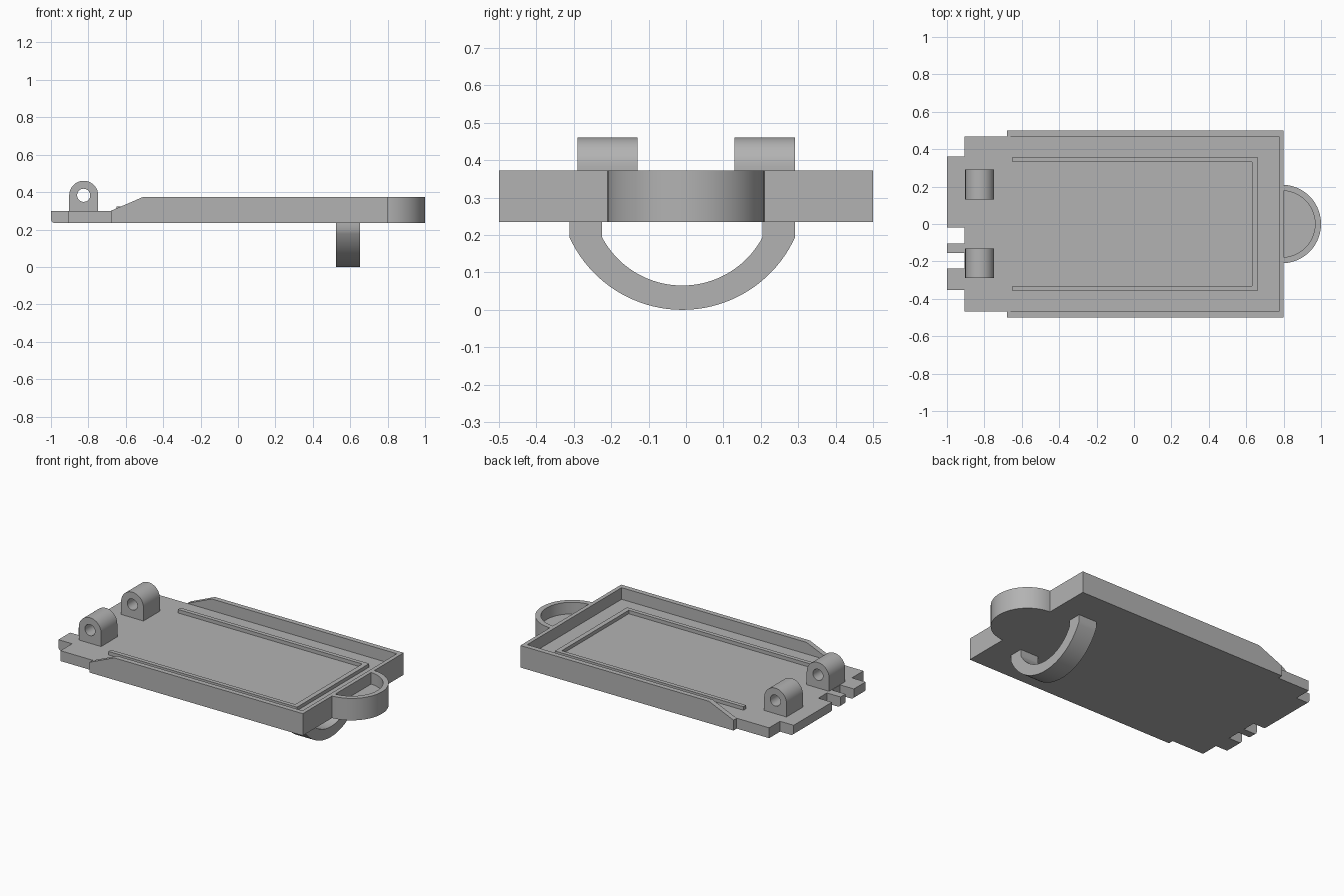
import bpy, bmesh, math

if "Cube" in bpy.data.objects:
    bpy.data.objects.remove(bpy.data.objects["Cube"])

grey = bpy.data.materials.new("plain grey")
grey.diffuse_color = (0.45, 0.45, 0.45, 1)
grey.use_nodes = True
grey.node_tree.nodes["Principled BSDF"].inputs["Base Color"].default_value = grey.diffuse_color

# Map a 2D profile point plus a depth along the chosen axis to 3D
PLACE = {
    "x": lambda u, v, d: (d, u, v),
    "y": lambda u, v, d: (u, d, v),
    "z": lambda u, v, d: (u, v, d),
}
Z0, FLOOR, TOP = 0.235, 0.30, 0.373


def finish(name, bm, smooth):
    bmesh.ops.recalc_face_normals(bm, faces=bm.faces)
    mesh = bpy.data.meshes.new(name)
    bm.to_mesh(mesh)
    bm.free()
    mesh.materials.append(grey)
    obj = bpy.data.objects.new(name, mesh)
    bpy.context.collection.objects.link(obj)
    if smooth:
        bpy.ops.object.select_all(action="DESELECT")
        obj.select_set(True)
        bpy.context.view_layer.objects.active = obj
        bpy.ops.object.shade_smooth_by_angle(angle=math.radians(30))
    return obj


def prism(name, pts, axis, a, b, smooth=False):
    """Extrude a closed profile from a to b."""
    bm = bmesh.new()
    lo, hi = ([bm.verts.new(PLACE[axis](u, v, d)) for u, v in pts] for d in (a, b))
    bm.faces.new(lo)
    bm.faces.new(hi)
    n = len(pts)
    for i in range(n):
        j = (i + 1) % n
        bm.faces.new((lo[i], lo[j], hi[j], hi[i]))
    return finish(name, bm, smooth)


def band(name, outer, inner, axis, a, b, closed=False, smooth=True):
    """Extrude the strip between two matching lines from a to b."""
    bm = bmesh.new()
    rows = [[bm.verts.new(PLACE[axis](u, v, d)) for u, v in line]
            for line, d in ((outer, a), (inner, a), (inner, b), (outer, b))]
    n = len(outer)
    for i in range(n if closed else n - 1):
        j = (i + 1) % n
        for k in range(4):
            r, s = rows[k], rows[(k + 1) % 4]
            bm.faces.new((r[i], r[j], s[j], s[i]))
    if not closed:
        for i in (0, n - 1):
            bm.faces.new([r[i] for r in rows])
    return finish(name, bm, smooth)


def arc(cx, cy, r, start, end, n=40):
    return [(cx + r * math.cos(start + (end - start) * i / n),
             cy + r * math.sin(start + (end - start) * i / n)) for i in range(n + 1)]


def rect(x0, x1, y0, y1):
    return [(x0, y0), (x1, y0), (x1, y1), (x0, y1)]


# Tray floor
prism("tray_floor", rect(-0.905, 0.775, -0.468, 0.468), "z", Z0, FLOOR)

# Side walls with a sloped front end, and the end wall
wall = [(-0.68, Z0), (0.80, Z0), (0.80, TOP), (-0.51, TOP), (-0.68, FLOOR)]
for side, y0, y1 in (("left", 0.468, 0.5), ("right", -0.5, -0.468)):
    prism("side_wall_" + side, wall, "y", y0, y1)
prism("end_wall", rect(0.775, 0.80, -0.468, 0.468), "z", Z0, TOP)

# Front tabs with a rounded lower edge
tab = arc(-0.98, Z0 + 0.02, 0.02, math.pi, 1.5 * math.pi, 6)
tab += [(-0.905, Z0), (-0.905, FLOOR), (-1.0, FLOOR)]
for i, (y0, y1) in enumerate(((-0.02, 0.36), (-0.154, -0.105), (-0.353, -0.237))):
    prism(f"front_tab_{i + 1}", tab, "y", y0, y1, True)

# Raised U-shaped ridge on the floor
band("floor_ridge",
     [(-0.65, -0.358), (0.66, -0.358), (0.66, 0.358), (-0.65, 0.358)],
     [(-0.65, -0.332), (0.63, -0.332), (0.63, 0.332), (-0.65, 0.332)],
     "z", FLOOR, 0.322, smooth=False)

# Half-round cup on the end wall
def cup_arc(r):
    t = math.acos(0.01 / r)
    return arc(0.79, 0, r, -t, t)

band("cup_wall", cup_arc(0.21), cup_arc(0.178), "z", Z0, TOP)
prism("cup_floor", cup_arc(0.178), "z", Z0, FLOOR)

# Pierced hinge lugs: round top, square foot
R, CX, CZ = 0.0775, -0.825, 0.383
outer, hole = [], []
for i in range(48):
    t = 2 * math.pi * i / 48
    c, s = math.cos(t), math.sin(t)
    hole.append((CX + 0.035 * c, CZ + 0.035 * s))
    if i <= 24:
        outer.append((CX + R * c, CZ + R * s))
    else:
        m = max(abs(c), abs(s))
        outer.append((CX + R * c / m, CZ + (CZ - FLOOR) * s / m))
for side, y0, y1 in (("left", 0.13, 0.292), ("right", -0.29, -0.13)):
    band("hinge_lug_" + side, outer, hole, "y", y0, y1, closed=True)

# Curved handle loop under the floor
def loop_line(half, bottom):
    h = 0.195 - bottom
    r = (half * half + h * h) / (2 * h)
    t = math.asin(half / r)
    cy = -0.01
    mid = arc(cy, bottom + r, r, -math.pi / 2 - t, -math.pi / 2 + t)
    return [(cy - half, Z0)] + mid + [(cy + half, Z0)]

band("handle_loop", loop_line(0.302, 0.0), loop_line(0.215, 0.065), "x", 0.525, 0.652)
